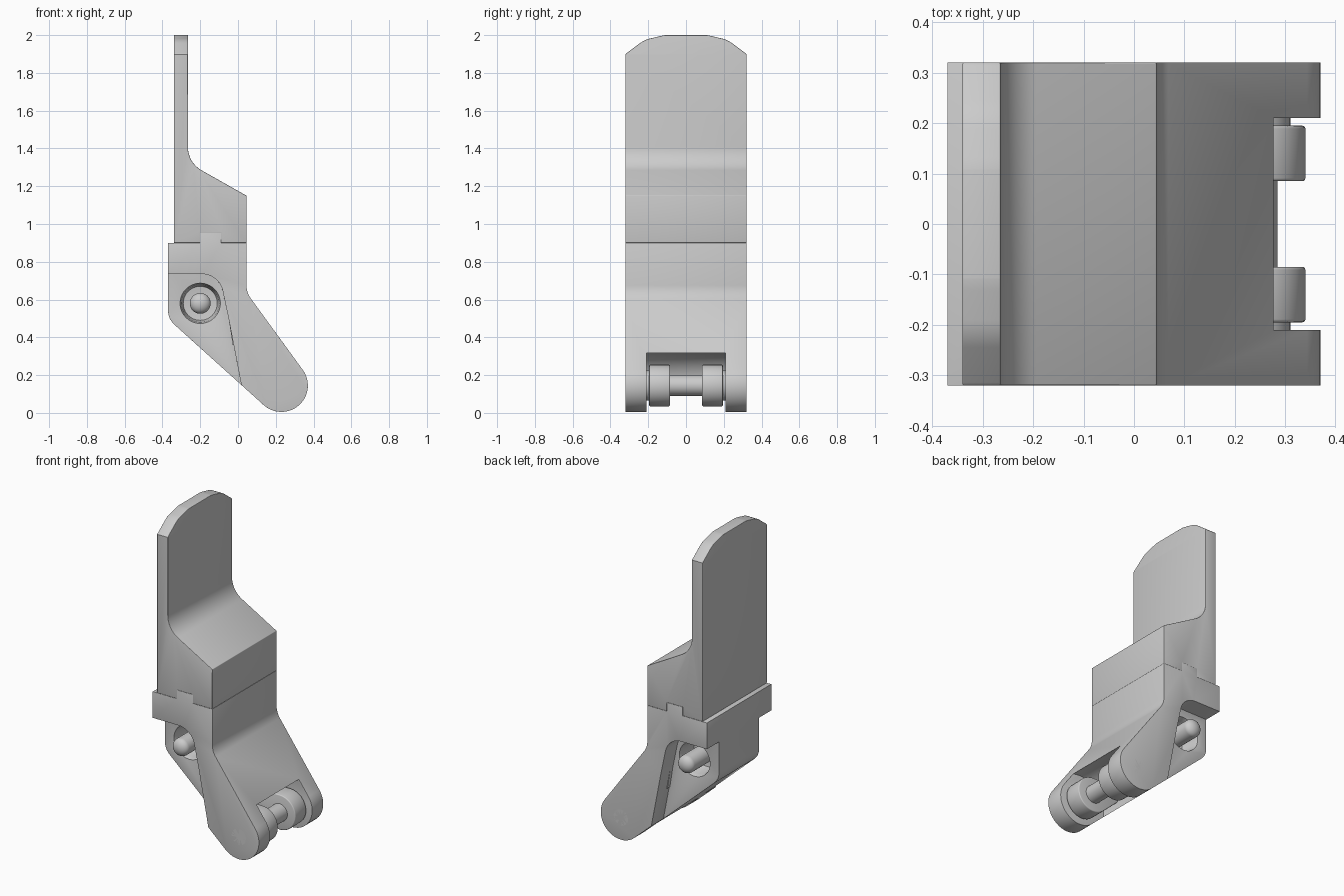
import bpy, bmesh
from math import radians, cos, sin, pi, tan
from mathutils import Vector

if "Cube" in bpy.data.objects:
    bpy.data.objects.remove(bpy.data.objects["Cube"])

PIVOT = Vector((0.23, 0.145))    # lower hinge axis
SOCKET = Vector((-0.2, 0.58))    # upper pin axis


def arc(center, r, start, end, n=20):
    """Points (x, z) on an arc, angles in degrees."""
    steps = [radians(start + (end - start) * i / n) for i in range(n + 1)]
    return [(center[0] + r * cos(a), center[1] + r * sin(a)) for a in steps]


def fillet(points, n=8):
    """Round every corner given as (u, v, radius)."""
    out = []
    for i, p in enumerate(points):
        c = Vector(p[:2])
        if len(p) == 2:
            out.append(c)
            continue
        a = (Vector(points[i - 1][:2]) - c).normalized()
        b = (Vector(points[(i + 1) % len(points)][:2]) - c).normalized()
        half = a.angle(b) / 2
        mid = c + (a + b).normalized() * p[2] / sin(half)
        start = c + a * p[2] / tan(half) - mid
        end = c + b * p[2] / tan(half) - mid
        out += [mid + start.lerp(end, k / n).normalized() * p[2] for k in range(n + 1)]
    return out


def extrude(name, outline, lo, hi, axis="Y"):
    """Extrude an outline along Y (points are x, z) or X (points are y, z)."""
    place = (lambda u, v: (u, lo, v)) if axis == "Y" else (lambda u, v: (lo, u, v))
    step = (0, hi - lo, 0) if axis == "Y" else (hi - lo, 0, 0)
    bm = bmesh.new()
    face = bm.faces.new([bm.verts.new(place(*p)) for p in outline])
    new = bmesh.ops.extrude_face_region(bm, geom=[face])["geom"]
    bmesh.ops.translate(bm, vec=step, verts=[g for g in new if isinstance(g, bmesh.types.BMVert)])
    return finish(name, bm)


def lathe(name, center, profile, n=40):
    """Spin (radius, y) pairs about an axis parallel to Y."""
    bm = bmesh.new()
    verts = [bm.verts.new((center[0] + r, y, center[1])) for r, y in profile]
    edges = [bm.edges.new(pair) for pair in zip(verts, verts[1:])]
    bmesh.ops.spin(bm, geom=verts + edges, cent=(center[0], 0, center[1]),
                   axis=(0, 1, 0), angle=2 * pi, steps=n, use_duplicate=False)
    bmesh.ops.remove_doubles(bm, verts=bm.verts, dist=1e-5)
    return finish(name, bm)


def finish(name, bm):
    bmesh.ops.recalc_face_normals(bm, faces=bm.faces)
    mesh = bpy.data.meshes.new(name)
    bm.to_mesh(mesh)
    bm.free()
    obj = bpy.data.objects.new(name, mesh)
    bpy.context.collection.objects.link(obj)
    return obj


def activate(obj):
    bpy.ops.object.select_all(action="DESELECT")
    obj.select_set(True)
    bpy.context.view_layer.objects.active = obj


def carve(obj, cutter, operation="DIFFERENCE"):
    activate(obj)
    mod = obj.modifiers.new("carve", "BOOLEAN")
    mod.operation, mod.solver, mod.object = operation, "EXACT", cutter
    bpy.ops.object.modifier_apply(modifier=mod.name)
    bpy.data.objects.remove(cutter)


def soften(obj, width=0):
    activate(obj)
    if width:
        mod = obj.modifiers.new("bevel", "BEVEL")
        mod.width, mod.segments = width, 3
        mod.limit_method, mod.angle_limit = "ANGLE", radians(40)
        bpy.ops.object.modifier_apply(modifier=mod.name)
    bpy.ops.object.shade_smooth_by_angle(angle=radians(35))


# Upright plate with its sloped foot, notched over the body tab
plate = extrude("upright_plate", fillet([
    (-0.34, 0.9), (-0.34, 2.0), (-0.265, 2.0), (-0.265, 1.325, 0.14),
    (0.045, 1.15), (0.045, 0.9), (-0.09, 0.9), (-0.09, 0.955),
    (-0.2, 0.955), (-0.2, 0.9)]), -0.32, 0.32)
carve(plate, extrude("plate_outline", fillet([
    (-0.33, 0.8), (0.33, 0.8), (0.33, 1.88), (0.32, 1.9, 0.03), (0.22, 1.975, 0.15),
    (0.11, 2.001, 0.2), (-0.11, 2.001, 0.2), (-0.22, 1.975, 0.15), (-0.32, 1.9, 0.03),
    (-0.33, 1.88)]), -0.6, 0.3, "X"), "INTERSECT")
soften(plate, 0.01)

# Main body: full side outline with rounded hinge end
body = extrude("hinge_body", fillet([
    (-0.37, 0.9), (-0.2, 0.9), (-0.2, 0.955), (-0.09, 0.955), (-0.09, 0.9),
    (0.045, 0.9), (0.045, 0.637, 0.12), *arc(PIVOT, 0.14, 36, -132.5),
    (-0.37, 0.497, 0.1)]), -0.32, 0.32)

# Hinge slot, side recesses and pin sockets
carve(body, extrude("slot_cutter", arc(PIVOT, 0.18, 0, 351, 39), -0.21, 0.21))
recess = fillet([(0.04, 0.03), (-0.05, 0.5), (-0.1, 0.735, 0.11),
                 (-0.5, 0.735), (-0.5, 0.03)])
for side in (-1, 1):
    carve(body, extrude("recess_cutter", recess, side * 0.2, side * 0.4))
    carve(body, lathe("socket_cutter", SOCKET,
                      [(0, side * 0.08), (0.09, side * 0.08), (0.1, side * 0.17),
                       (0.118, side * 0.25), (0, side * 0.25)]))
soften(body, 0.005)

# Upper pin with domed ends
dome = [(0.055 * sin(a), 0.275 + 0.04 * cos(a)) for a in [pi / 2 * i / 8 for i in range(9)]]
soften(lathe("upper_pin", SOCKET, dome + [(r, -y) for r, y in dome[::-1]]))

# Lower axle with washers
half = [(0, 0.32), (0.05, 0.32), (0.055, 0.316), (0.055, 0.215), (0.08, 0.215),
        (0.08, 0.19), (0.055, 0.19)]
soften(lathe("lower_axle", PIVOT, half + [(r, -y) for r, y in half[::-1]]))

# Knuckles on the axle and small side stops, mirrored
knuckle = arc(PIVOT, 0.11, -132.5, 90) + [(0.06, 0.255), (0.008, 0.2)]
stop = [(-0.048, 0.49), (-0.03, 0.49), (-0.01, 0.35), (-0.028, 0.36)]
for side, label in ((-1, "right"), (1, "left")):
    soften(extrude(label + "_knuckle", knuckle, side * 0.085, side * 0.195), 0.006)
    soften(extrude(label + "_stop", stop, side * 0.19, side * 0.225))
